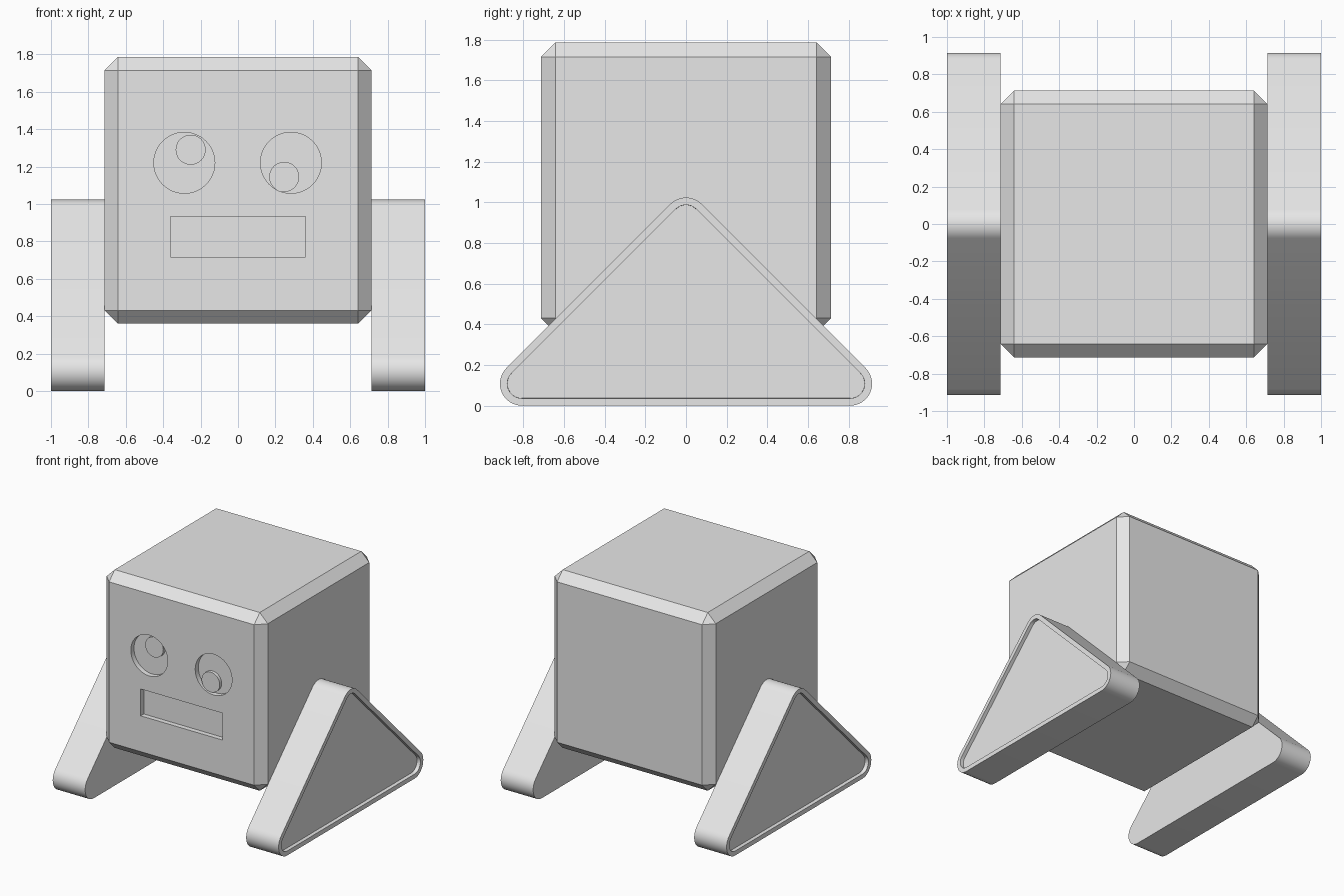
import bpy, bmesh
from math import radians, cos, sin, pi
from mathutils import Vector

cube = bpy.data.objects.get("Cube")
if cube:
    bpy.data.objects.remove(cube)

grey = bpy.data.materials.new("plain_grey")
grey.use_nodes = True
grey.diffuse_color = (0.8, 0.8, 0.8, 1)
grey.node_tree.nodes["Principled BSDF"].inputs["Base Color"].default_value = (0.8, 0.8, 0.8, 1)

HALF = 0.713      # half width of the body
BASE = 0.36       # underside of the body
CHAMFER = 0.071
RECESS = 0.04     # depth of eyes and mouth


def activate(obj):
    bpy.ops.object.select_all(action='DESELECT')
    obj.select_set(True)
    bpy.context.view_layer.objects.active = obj


def box(name, centre, size):
    bpy.ops.mesh.primitive_cube_add(size=1, location=centre)
    obj = bpy.context.object
    obj.name = name
    obj.scale = size
    bpy.ops.object.transform_apply(location=False, rotation=False, scale=True)
    obj.data.materials.append(grey)
    return obj


def disc(name, x, z, radius, front, back):
    """Cylinder along y between two depths."""
    bpy.ops.mesh.primitive_cylinder_add(
        vertices=48, radius=radius, depth=back - front,
        location=(x, (front + back) / 2, z), rotation=(pi / 2, 0, 0))
    obj = bpy.context.object
    obj.name = name
    obj.data.materials.append(grey)
    return obj


def smooth(obj):
    activate(obj)
    bpy.ops.object.shade_smooth_by_angle(angle=radians(30))


def carve(target, cutter):
    mod = target.modifiers.new("carve", 'BOOLEAN')
    mod.object = cutter
    mod.operation = 'DIFFERENCE'
    mod.solver = 'EXACT'
    activate(target)
    bpy.ops.object.modifier_apply(modifier=mod.name)
    bpy.data.objects.remove(cutter)


# Body: chamfered cube
body = box("body", (0, 0, BASE + HALF), (2 * HALF,) * 3)
bevel = body.modifiers.new("chamfer", 'BEVEL')
bevel.width = CHAMFER
bevel.segments = 1
activate(body)
bpy.ops.object.modifier_apply(modifier=bevel.name)

# Face: sunken eyes with raised pupils, and a sunken mouth
floor = -HALF + RECESS
for side, eye_x, pupil_x, pupil_z in (("right", -0.287, -0.253, 1.29),
                                      ("left", 0.283, 0.247, 1.145)):
    carve(body, disc("eye_cutter", eye_x, 1.22, 0.163, -HALF - 0.1, floor))
    smooth(disc(side + "_pupil", pupil_x, pupil_z, 0.08, floor - 0.025, floor + 0.01))
carve(body, box("mouth_cutter", (0, floor - 0.1, 0.825), (0.724, 0.2, 0.215)))
smooth(body)


# Legs: rounded triangular slabs with a sunken outer panel
def leg(name, side):
    radius, reach, steps = 0.108, 0.807, 12
    corners = ((reach, radius, -90, 45),
               (0, radius + reach, 45, 135),
               (-reach, radius, 135, 270))
    bm = bmesh.new()
    ring = []
    for y, z, start, end in corners:
        for i in range(steps + 1):
            a = radians(start + (end - start) * i / steps)
            ring.append(bm.verts.new((side * HALF, y + radius * cos(a), z + radius * sin(a))))
    inner = bm.faces.new(ring)
    made = bmesh.ops.extrude_face_region(bm, geom=[inner], use_keep_orig=True)["geom"]
    shift = Vector((side * (1 - HALF), 0, 0))
    bmesh.ops.translate(bm, vec=shift, verts=[v for v in made if isinstance(v, bmesh.types.BMVert)])
    outer = next(f for f in made if isinstance(f, bmesh.types.BMFace))
    bmesh.ops.recalc_face_normals(bm, faces=bm.faces)
    # Rim, then a tiny second inset pushed inward for the panel wall
    bmesh.ops.inset_region(bm, faces=[outer], thickness=0.036, use_even_offset=True)
    bmesh.ops.inset_region(bm, faces=[outer], thickness=0.0005, use_even_offset=True)
    bmesh.ops.translate(bm, vec=(-side * 0.03, 0, 0), verts=outer.verts)
    mesh = bpy.data.meshes.new(name)
    bm.to_mesh(mesh)
    bm.free()
    mesh.materials.append(grey)
    obj = bpy.data.objects.new(name, mesh)
    bpy.context.collection.objects.link(obj)
    smooth(obj)


leg("right_leg", -1)
leg("left_leg", 1)
